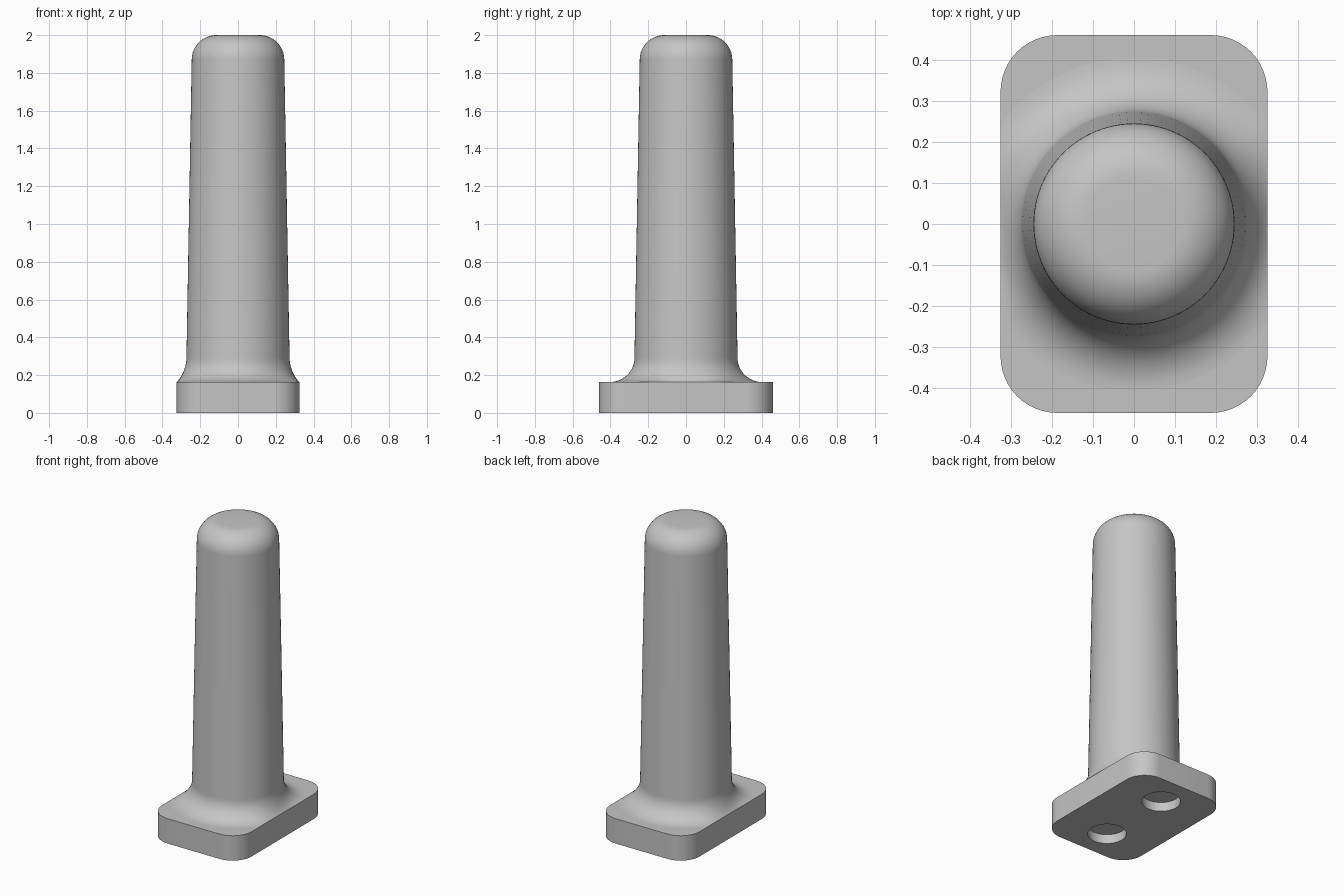
import bpy, bmesh, math

if "Cube" in bpy.data.objects:
    bpy.data.objects.remove(bpy.data.objects["Cube"])

PLATE_X, PLATE_Y, PLATE_H, CORNER = 0.325, 0.46, 0.163, 0.138
SEG = 96

grey = bpy.data.materials.new("light grey")
grey.diffuse_color = (0.56, 0.56, 0.56, 1)
grey.use_nodes = True
grey.node_tree.nodes["Principled BSDF"].inputs["Base Color"].default_value = grey.diffuse_color


def loft(name, rings):
    """Skin closed rings of points, capping both ends."""
    bm = bmesh.new()
    loops = [[bm.verts.new(p) for p in ring] for ring in rings]
    n = len(loops[0])
    for a, b in zip(loops, loops[1:]):
        for i in range(n):
            j = (i + 1) % n
            bm.faces.new((a[i], a[j], b[j], b[i]))
    bm.faces.new(loops[0][::-1])
    bm.faces.new(loops[-1])
    bmesh.ops.recalc_face_normals(bm, faces=bm.faces)
    mesh = bpy.data.meshes.new(name)
    bm.to_mesh(mesh)
    bm.free()
    ob = bpy.data.objects.new(name, mesh)
    mesh.materials.append(grey)
    bpy.context.collection.objects.link(ob)
    return ob


def circle(r, z, cy=0.0, n=SEG):
    return [(r * math.cos(t), cy + r * math.sin(t), z)
            for t in (2 * math.pi * i / n for i in range(n))]


def smooth(ob, angle=35):
    bpy.ops.object.select_all(action='DESELECT')
    ob.select_set(True)
    bpy.context.view_layer.objects.active = ob
    bpy.ops.object.shade_smooth_by_angle(angle=math.radians(angle))


# Base plate with rounded corners
def plate_outline(z):
    pts = []
    for k, (sx, sy) in enumerate([(1, 1), (-1, 1), (-1, -1), (1, -1)]):
        for i in range(13):
            t = math.pi / 2 * (k + i / 12)
            pts.append((sx * (PLATE_X - CORNER) + CORNER * math.cos(t),
                        sy * (PLATE_Y - CORNER) + CORNER * math.sin(t), z))
    return pts


plate = loft("base_plate", [plate_outline(0), plate_outline(PLATE_H)])

# Two blind round recesses in the underside
for side in (-1, 1):
    cutter = loft("recess_cutter", [circle(0.115, -0.1, side * 0.25, 48),
                                    circle(0.115, 0.06, side * 0.25, 48)])
    cutter.hide_render = True
    mod = plate.modifiers.new("recess", 'BOOLEAN')
    mod.operation, mod.solver, mod.object = 'DIFFERENCE', 'EXACT', cutter
    bpy.context.view_layer.objects.active = plate
    bpy.ops.object.modifier_apply(modifier=mod.name)
    bpy.data.objects.remove(cutter)
smooth(plate)

# Handle: flared foot held inside the plate sides, tapered shaft, rounded top
FOOT_R, WALL_R, WALL_Z = 0.405, 0.273, 0.29
TOP_R, ROUND = 0.245, 0.13


def foot_ring(s):
    """Ring of the flare, s = 0 on the plate and 1 on the shaft."""
    ring = []
    for i in range(SEG):
        t = 2 * math.pi * i / SEG
        out = min(FOOT_R, PLATE_X / max(abs(math.cos(t)), 1e-6))
        ctrl_z = PLATE_H + 0.6 * (FOOT_R - out)
        a, b, c = (1 - s) ** 2, 1.414 * s * (1 - s), s * s
        w = a + b + c
        r = (a * out + (b + c) * WALL_R) / w
        z = (a * PLATE_H + b * ctrl_z + c * WALL_Z) / w
        ring.append((r * math.cos(t), r * math.sin(t), z))
    return ring


rings = [circle(0.25, 0.12)]
rings += [foot_ring(i / 12) for i in range(13)]
for i in range(13):
    t = math.pi / 2 * i / 12
    rings.append(circle(TOP_R - ROUND + ROUND * math.cos(t),
                        2 - ROUND + ROUND * math.sin(t)))
handle = loft("handle", rings)
smooth(handle)
